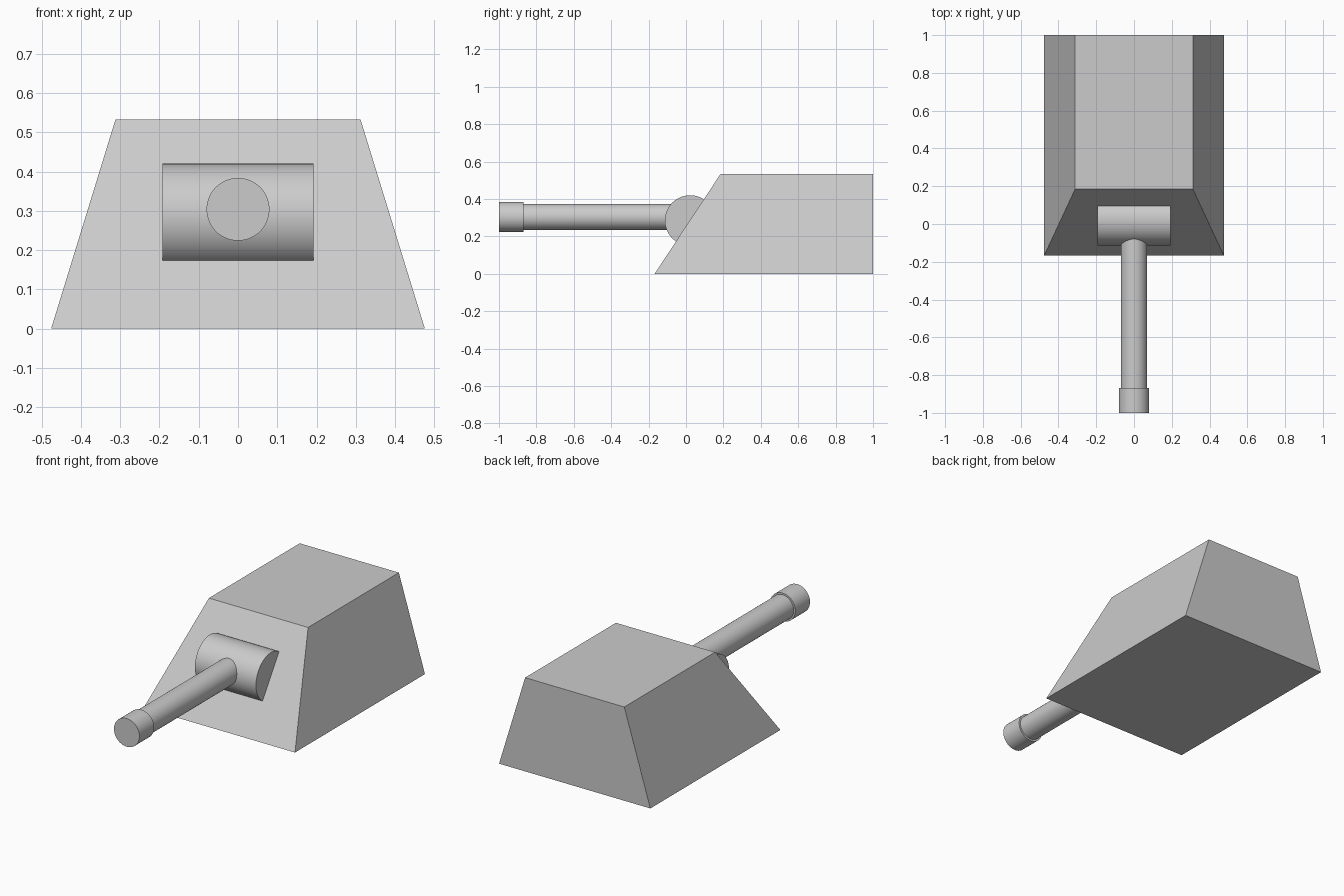
import bpy
import bmesh
import math

cube = bpy.data.objects.get("Cube")
if cube:
    bpy.data.objects.remove(cube, do_unlink=True)

grey = bpy.data.materials.new("plain grey")
grey.use_nodes = True
colour = (0.6, 0.6, 0.6, 1)
grey.diffuse_color = colour
grey.node_tree.nodes["Principled BSDF"].inputs["Base Color"].default_value = colour

# Main dimensions
HEIGHT = 0.533
BASE_HALF, ROOF_HALF = 0.476, 0.312
BASE_FRONT, ROOF_FRONT, BACK = -0.168, 0.184, 1.0
BORE_Z = 0.304


def cylinder(name, radius, length, centre, rotation):
    bpy.ops.mesh.primitive_cylinder_add(
        vertices=64, radius=radius, depth=length, location=centre, rotation=rotation)
    obj = bpy.context.object
    obj.name = name
    obj.data.materials.append(grey)
    bpy.ops.object.shade_smooth_by_angle(angle=math.radians(30))
    return obj


def barrel_part(name, radius, front, back):
    return cylinder(name, radius, back - front,
                    (0, (front + back) / 2, BORE_Z), (math.pi / 2, 0, 0))


# Casemate: a box with tapered sides and a sloping front plate
bm = bmesh.new()
bmesh.ops.create_cube(bm, size=2)
for v in bm.verts:
    roof, front = v.co.z > 0, v.co.y < 0
    v.co.x *= ROOF_HALF if roof else BASE_HALF
    v.co.y = (ROOF_FRONT if roof else BASE_FRONT) if front else BACK
    v.co.z = HEIGHT if roof else 0
mesh = bpy.data.meshes.new("casemate")
bm.to_mesh(mesh)
bm.free()
mesh.materials.append(grey)
bpy.context.collection.objects.link(bpy.data.objects.new("casemate", mesh))

# Mantlet: a drum half sunk into the front plate
cylinder("mantlet", 0.135, 0.384, (0, 0.022, 0.285), (0, math.pi / 2, 0))

# Gun barrel and its wider muzzle
barrel_part("gun_barrel", 0.07, -0.93, 0)
barrel_part("muzzle", 0.08, -1, -0.868)
